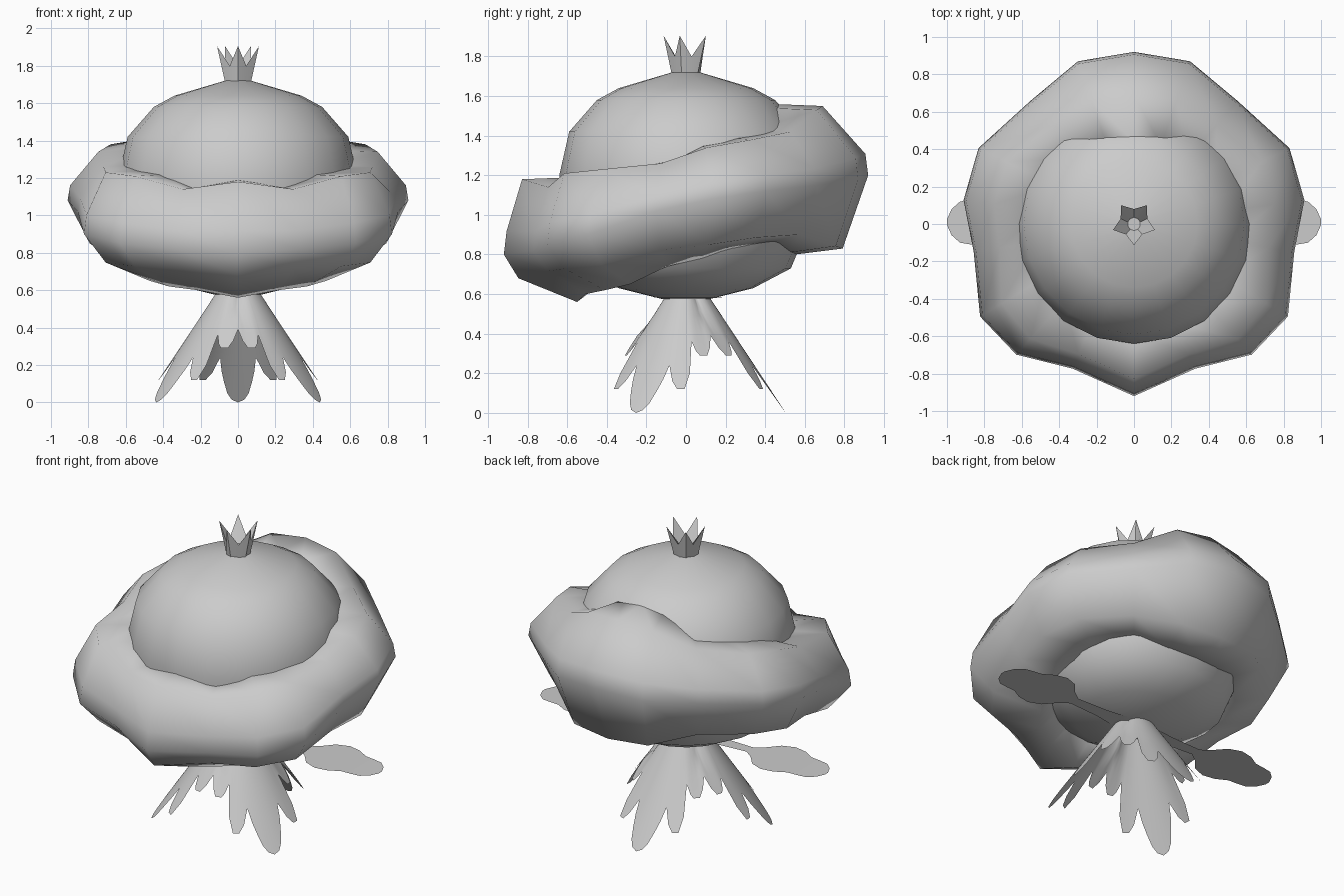
import bpy
import bmesh
from math import sin, cos, pi, radians

cube = bpy.data.objects.get("Cube")
if cube:
    bpy.data.objects.remove(cube, do_unlink=True)

grey = bpy.data.materials.new("light_grey")
grey.use_nodes = True
grey.diffuse_color = (0.6, 0.6, 0.6, 1)
grey.node_tree.nodes["Principled BSDF"].inputs["Base Color"].default_value = (0.6, 0.6, 0.6, 1)


def finish(bm, name, angle=70, closed=True):
    if closed:
        bmesh.ops.recalc_face_normals(bm, faces=bm.faces[:])
    mesh = bpy.data.meshes.new(name)
    bm.to_mesh(mesh)
    bm.free()
    mesh.materials.append(grey)
    obj = bpy.data.objects.new(name, mesh)
    bpy.context.collection.objects.link(obj)
    bpy.ops.object.select_all(action="DESELECT")
    obj.select_set(True)
    bpy.context.view_layer.objects.active = obj
    bpy.ops.object.shade_smooth_by_angle(angle=radians(angle))
    return obj


def loft(bm, rings, wrap=False):
    """Bridge closed loops of points with quads."""
    loops = [[bm.verts.new(p) for p in ring] for ring in rings]
    pairs = list(zip(loops, loops[1:])) + ([(loops[-1], loops[0])] if wrap else [])
    for a, b in pairs:
        n = len(a)
        for i in range(n):
            j = (i + 1) % n
            bm.faces.new((a[i], a[j], b[j], b[i]))
    return loops


def circle(r, z, n):
    return [(r * sin(2 * pi * i / n), -r * cos(2 * pi * i / n), z) for i in range(n)]


# Round fruit body
profile = [(0.12, 0.575), (0.34, 0.63), (0.53, 0.73), (0.6, 0.9), (0.64, 1.2),
           (0.59, 1.42), (0.45, 1.58), (0.34, 1.64), (0.07, 1.72)]
bm = bmesh.new()
loops = loft(bm, [circle(r, z, 20) for r, z in profile])
bm.faces.new(loops[0])
bm.faces.new(loops[-1])
finish(bm, "fruit_body")

# Five-pointed crown with a hollow cup
bm = bmesh.new()
rim = []
for i in range(10):
    r, z = (0.118, 1.905) if i % 2 == 0 else (0.075, 1.8)
    a = pi * i / 5
    rim.append((r * sin(a), 0.005 - r * cos(a), z))
loops = loft(bm, [circle(0.07, 1.7, 10), rim, circle(0.035, 1.76, 10)])
bm.faces.new(loops[-1])
finish(bm, "crown", 40)

# Tilted puffy collar: angle from front, radius, top, widest height, bottom,
# shoulder radius ratio, lower rim ratio
stations = [
    (0, 0.92, 1.19, 0.80, 0.56, 0.90, 0.92),
    (23, 0.84, 1.15, 0.82, 0.60, 0.90, 0.90),
    (42, 0.94, 1.22, 0.85, 0.62, 0.88, 0.88),
    (59, 0.96, 1.24, 0.90, 0.65, 0.86, 0.86),
    (80, 0.87, 1.27, 1.02, 0.74, 0.84, 0.87),
    (98, 0.92, 1.35, 1.08, 0.78, 0.82, 0.87),
    (116, 0.925, 1.39, 1.12, 0.83, 0.82, 0.87),
    (140, 0.86, 1.43, 1.15, 0.86, 0.80, 0.87),
    (161, 0.92, 1.54, 1.18, 0.81, 0.76, 0.87),
    (180, 0.92, 1.56, 1.20, 0.80, 0.75, 0.86)]
mirrored = [(360 - s[0],) + s[1:] for s in stations[-2:0:-1]]
rings = []
for deg, r, top, mid, bot, shoulder, lower in stations + mirrored:
    back = (1 - cos(radians(deg))) / 2
    inner = 0.58 - 0.14 * back
    section = [(0.42, top - 0.12), (inner, top), (r * shoulder, top - 0.01),
               (r * 0.985, mid + (top - mid) * 0.3), (r, mid),
               (r * lower, bot + 0.12 - 0.09 * back), (0.55, bot),
               (0.42, bot + 0.1)]
    a = radians(deg)
    rings.append([(q * sin(a), -q * cos(a), z) for q, z in section])
bm = bmesh.new()
loft(bm, rings, wrap=True)
finish(bm, "puffy_collar", 80)

# Skirt of three lobed leaves: angle from leaf middle, height of the cut edge
edge = [(0, 0), (4, 0.015), (7, 0.05), (10, 0.11), (13, 0.17), (16, 0.24),
        (20, 0.16), (24, 0.12), (29, 0.12), (33, 0.2), (36, 0.36), (40, 0.31),
        (43, 0.29), (50, 0.29), (55, 0.33), (60, 0.39)]
half = [(-d, z) for d, z in edge[-1:0:-1]]
outline = half + edge[:-1]
bm = bmesh.new()
rows = [[], [], [], []]
for leaf in range(3):
    for deg, low in outline:
        a = radians(90 + 120 * leaf + deg)
        crease = 0.25 * abs(deg / 60) ** 4
        for k, row in enumerate(rows):
            z = 0.59 + (low - 0.59) * k / 3
            r = (0.115 + (0.59 - z) * 0.66) * (1 - crease * (1 - k / 3))
            row.append((r * cos(a), r * sin(a), z))
loft(bm, rows)
finish(bm, "leaf_skirt")

# Flat arm leaves with a thin stem and a lobed blade: distance out, half width
blade = [(0.08, 0.07), (0.25, 0.045), (0.46, 0.035), (0.52, 0.08), (0.58, 0.15),
         (0.66, 0.18), (0.74, 0.165), (0.81, 0.125), (0.87, 0.12), (0.93, 0.11),
         (0.975, 0.07), (1.0, 0.015)]
for name, side in (("left_arm_leaf", 1), ("right_arm_leaf", -1)):
    bm = bmesh.new()
    spine = []
    for x, w in blade:
        z = 0.575 + 0.01 * sin(pi * x)
        spine.append([bm.verts.new((side * x, 0.01 + y, z)) for y in (-w, w)])
    for p, q in zip(spine, spine[1:]):
        face = (p[0], q[0], q[1], p[1])
        bm.faces.new(face if side > 0 else face[::-1])
    finish(bm, name, closed=False)
